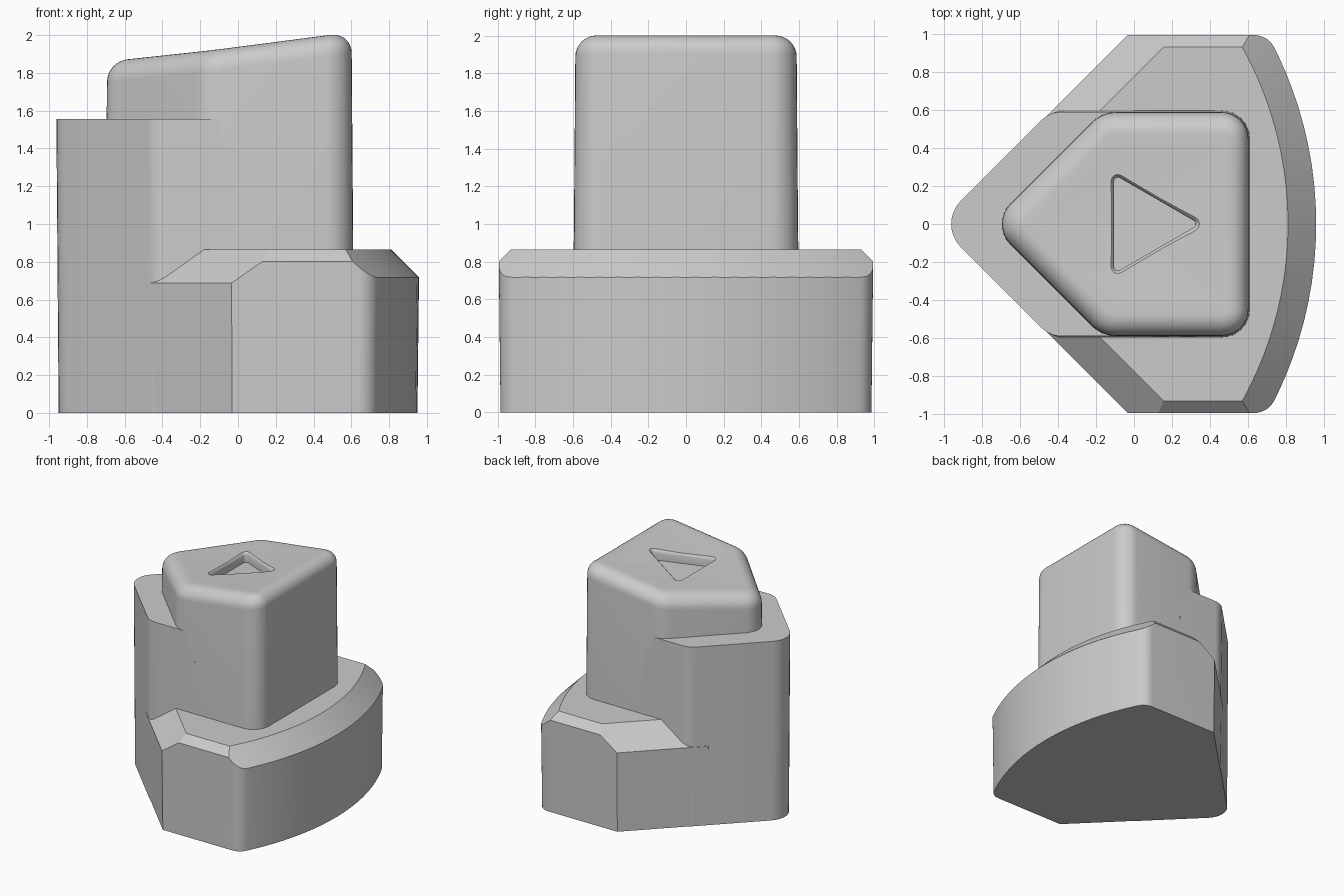
import bpy, bmesh, math
from mathutils import Vector

cube = bpy.data.objects.get("Cube")
if cube:
    bpy.data.objects.remove(cube, do_unlink=True)

grey = bpy.data.materials.new("plain grey")
grey.use_nodes = True
colour = (0.6, 0.6, 0.6, 1)
grey.diffuse_color = colour
grey.node_tree.nodes["Principled BSDF"].inputs["Base Color"].default_value = colour


def outline(corners, radii, inset=0.0, steps=8):
    """Counter-clockwise polygon, moved inward and with rounded corners."""
    pts, n = [], len(corners)
    for i, r in enumerate(radii):
        c = Vector(corners[i])
        d1 = (c - Vector(corners[i - 1])).normalized()
        d2 = (Vector(corners[(i + 1) % n]) - c).normalized()
        n1, n2 = Vector((-d1.y, d1.x)), Vector((-d2.y, d2.x))
        mitre = (n1 + n2) / (1 + n1.dot(n2))
        c = c + mitre * inset
        if r == 0:
            pts.append(c)
            continue
        r = max(r - inset, 0.02)
        centre = c + mitre * r
        turn = math.atan2(d1.cross(d2), d1.dot(d2))
        start = math.atan2(-n1.y, -n1.x)
        for k in range(steps + 1):
            a = start + turn * k / steps
            pts.append(centre + r * Vector((math.cos(a), math.sin(a))))
    return pts


def at(pts, height):
    return [(p.x, p.y, height(p.x, p.y) if callable(height) else height) for p in pts]


def loft(rings, tip=None):
    """Closed skin through rings of points, ending in a face or a tip."""
    bm = bmesh.new()
    loops = [[bm.verts.new(p) for p in ring] for ring in rings]
    n = len(loops[0])
    for lo, hi in zip(loops, loops[1:]):
        for i in range(n):
            j = (i + 1) % n
            bm.faces.new((lo[i], lo[j], hi[j], hi[i]))
    bm.faces.new(loops[0][::-1])
    if tip:
        v = bm.verts.new(tip)
        for i in range(n):
            bm.faces.new((loops[-1][i], loops[-1][(i + 1) % n], v))
    else:
        bm.faces.new(loops[-1])
    return bm


def make(name, bm):
    bmesh.ops.recalc_face_normals(bm, faces=bm.faces[:])
    mesh = bpy.data.meshes.new(name)
    bm.to_mesh(mesh)
    bm.free()
    mesh.materials.append(grey)
    obj = bpy.data.objects.new(name, mesh)
    bpy.context.collection.objects.link(obj)
    return obj


def select(obj):
    bpy.ops.object.select_all(action='DESELECT')
    obj.select_set(True)
    bpy.context.view_layer.objects.active = obj


def cut(obj, tool, operation):
    mod = obj.modifiers.new("cut", 'BOOLEAN')
    mod.operation, mod.solver, mod.object = operation, 'EXACT', tool
    select(obj)
    bpy.ops.object.modifier_apply(modifier=mod.name)
    bpy.data.objects.remove(tool, do_unlink=True)


# Base: slanted sides and a large arc at the wide end
ARC_X, ARC_R, SIDE, ARC_STEPS = -1.11, 2.07, 0.995, 20
half = math.asin(SIDE / ARC_R)
angles = [half * (2 * k / ARC_STEPS - 1) for k in range(ARC_STEPS + 1)]
arc = [(ARC_X + ARC_R * math.cos(a), ARC_R * math.sin(a)) for a in angles]
corners = [(-0.55, -0.48), (-0.035, -SIDE)] + arc + [(-0.035, SIDE), (-0.55, 0.48)]
radii = [0, 0, 0.12] + [0] * (ARC_STEPS - 1) + [0.12, 0, 0]
bm = loft([at(outline(corners, radii, 0.01), 0), at(outline(corners, radii), 0.865)])

# Flat chamfers on the straight sides
for s in (-1, 1):
    for point, normal in (((0, s * SIDE, 0.80), (0, s, 1)),
                          ((-1.03, 0, 0.685), (-1, s, math.sqrt(2)))):
        res = bmesh.ops.bisect_plane(bm, geom=bm.verts[:] + bm.edges[:] + bm.faces[:],
                                     plane_co=point, plane_no=normal, clear_outer=True)
        rim = [e for e in res["geom_cut"] if isinstance(e, bmesh.types.BMEdge)]
        bmesh.ops.edgeloop_fill(bm, edges=rim)
base = make("base", bm)

# Conical chamfer along the arc
bm = bmesh.new()
bmesh.ops.create_cone(bm, cap_ends=True, segments=256, radius1=2.885, radius2=1.785, depth=1.1)
bmesh.ops.translate(bm, verts=bm.verts[:], vec=(ARC_X, 0, 0.45))
cut(base, make("chamfer_cone", bm), 'INTERSECT')


# Pointed ledge column
def column_ring(apex, y, z):
    pts = [(-apex, 0), (y - apex, -y), (0, -y), (0, y), (y - apex, y)]
    return at(outline(pts, [0.17, 0.15, 0, 0, 0.15]), z)


column = make("ledge_column", loft([column_ring(1.02, 0.605, 0), column_ring(1.032, 0.59, 1.555)]))


# Upper block with a rounded rim and a tilted, dished top
def dish(x, y):
    return 1.926 + 0.115 * x + 0.04 * x * x + 0.045 * y * y


Y, X, ROUND = 0.598, 0.612, 0.115
block_pts = [(-0.77, 0), (Y - 0.77, -Y), (X, -Y), (X, Y), (Y - 0.77, Y)]
block_r = [0.16, 0.2, 0.15, 0.15, 0.2]
rings = [at(outline(block_pts, block_r), 0.6)]
for k in range(9):
    t = math.pi / 2 * k / 8
    drop = ROUND * (1 - math.sin(t))
    ring = outline(block_pts, block_r, 0.01 + ROUND * (1 - math.cos(t)))
    rings.append(at(ring, lambda x, y: dish(x, y) - drop))
for f in (0.85, 0.7, 0.5, 0.25):
    rings.append(at([p * f for p in ring], dish))
block = make("upper_block", loft(rings, (0, 0, dish(0, 0))))

# Triangular recess with a softened rim
tri = [(-0.105, -0.26), (0.345, 0), (-0.105, 0.26)]
rings = [at(outline(tri, [0.02] * 3, -grow, 4), lambda x, y: dish(x, y) + h)
         for grow, h in ((0, -0.085), (0, -0.025), (0.005, -0.01), (0.015, 0), (0.03, 0.015))]
tool = [(0, -0.085), (0, -0.025), (0.005, -0.01), (0.015, 0), (0.03, 0.015)]
rings = []
for grow, h in tool:
    rings.append(at(outline(tri, [0.02] * 3, -grow, 4), lambda x, y: dish(x, y) + h))
cut(block, make("triangle_cutter", loft(rings)), 'DIFFERENCE')

for obj in (base, column, block):
    select(obj)
    bpy.ops.object.shade_smooth_by_angle(angle=math.radians(30))
